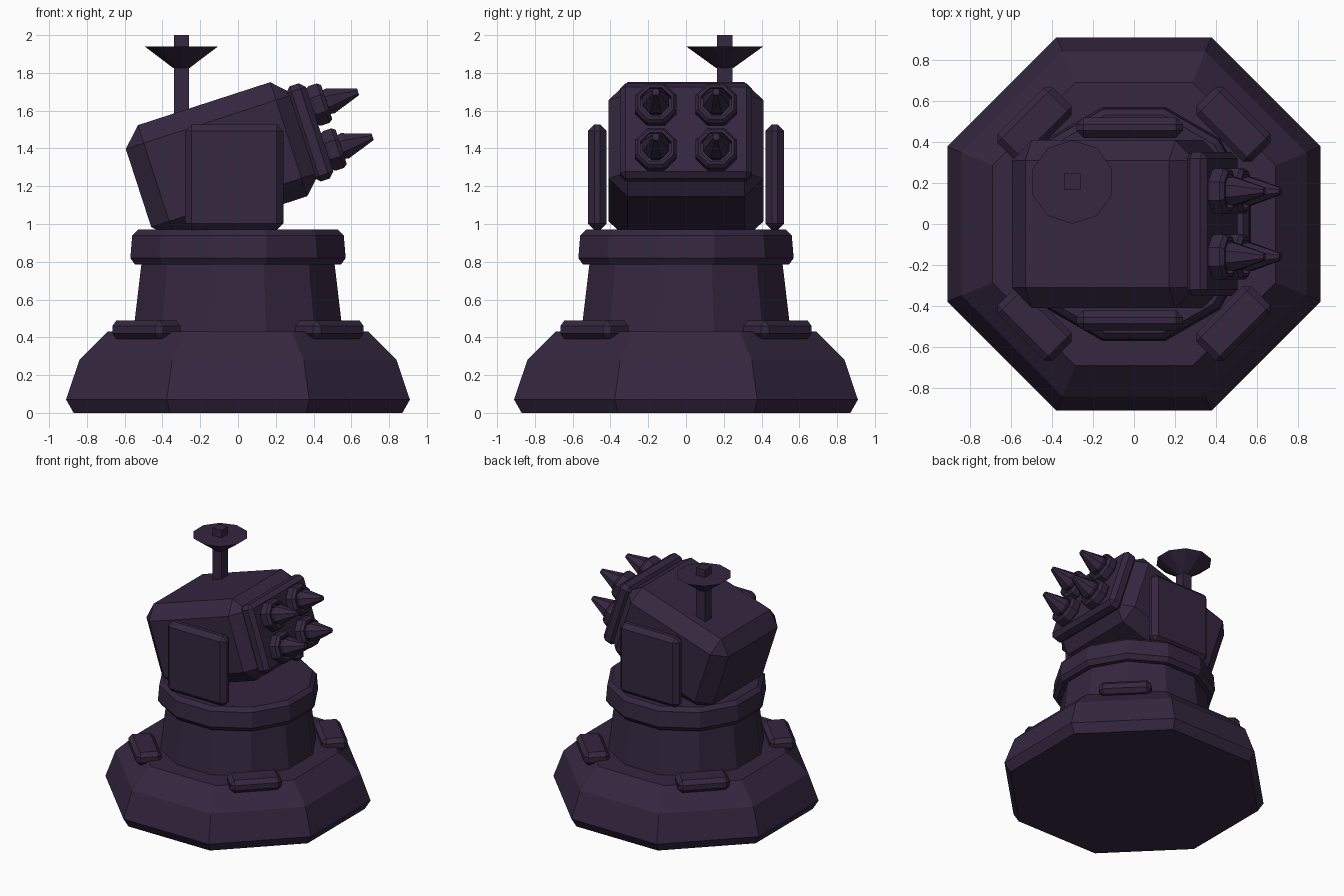
import bpy, bmesh, math
from mathutils import Matrix

if "Cube" in bpy.data.objects:
    bpy.data.objects.remove(bpy.data.objects["Cube"])

mat = bpy.data.materials.new("dark_purple")
mat.diffuse_color = (0.035, 0.02, 0.05, 1)
mat.use_nodes = True
mat.node_tree.nodes["Principled BSDF"].inputs["Base Color"].default_value = mat.diffuse_color

TILT = Matrix.Rotation(math.radians(-18), 4, 'Y')  # pod points up towards +x


def finish(name, bm, matrix):
    bmesh.ops.transform(bm, matrix=matrix, verts=bm.verts)
    bmesh.ops.recalc_face_normals(bm, faces=bm.faces)
    mesh = bpy.data.meshes.new(name)
    bm.to_mesh(mesh)
    bm.free()
    mesh.materials.append(mat)
    ob = bpy.data.objects.new(name, mesh)
    bpy.context.collection.objects.link(ob)
    return ob


def turned(name, sides, profile, matrix=Matrix()):
    """Faceted solid from (flat radius, height) pairs, capped at both ends."""
    bm = bmesh.new()
    k = 1 / math.cos(math.pi / sides)
    rings = []
    for r, z in profile:
        angles = [(i + 0.5) * math.tau / sides for i in range(sides)]
        rings.append([bm.verts.new((r * k * math.cos(a), r * k * math.sin(a), z)) for a in angles])
    for lo, hi in zip(rings, rings[1:]):
        for i in range(sides):
            j = (i + 1) % sides
            bm.faces.new((lo[i], lo[j], hi[j], hi[i]))
    bm.faces.new(rings[0][::-1])
    bm.faces.new(rings[-1])
    return finish(name, bm, matrix)


def chamfered_box(name, centre, size, bevel, matrix=Matrix()):
    bm = bmesh.new()
    bmesh.ops.create_cube(bm, size=1)
    bmesh.ops.scale(bm, vec=size, verts=bm.verts)
    bmesh.ops.bevel(bm, geom=bm.edges[:], offset=bevel, segments=1, affect='EDGES')
    return finish(name, bm, matrix @ Matrix.Translation(centre))


# Octagonal base and twelve-sided column with collar
turned("base", 8, [(0.87, 0), (0.91, 0.07), (0.84, 0.28), (0.81, 0.31), (0.69, 0.43)])
turned("column", 12, [(0.555, 0.42), (0.51, 0.80)])
turned("collar", 12, [(0.545, 0.785), (0.57, 0.82), (0.56, 0.94), (0.53, 0.97)])

# Four foot pads on the diagonals
for i in range(4):
    spin = Matrix.Rotation(math.radians(45 + 90 * i), 4, 'Z')
    chamfered_box(f"foot_pad_{i + 1}", (0.685, 0, 0.44), (0.19, 0.38, 0.10), 0.03, spin)

# Side brackets holding the pod
for side, y in (("left", 0.47), ("right", -0.47)):
    chamfered_box(f"bracket_{side}", (-0.02, y, 1.247), (0.52, 0.10, 0.56), 0.035)

# Tilted launcher pod and its face plate
chamfered_box("pod", (0.335, 0, 1.295), (0.936, 0.82, 0.635), 0.10, TILT)
chamfered_box("face_plate", (0.82, 0, 1.295), (0.11, 0.70, 0.53), 0.03, TILT)

# Launch tubes with recessed mouths, and the missiles inside
along_x = Matrix.Rotation(math.radians(90), 4, 'Y')
for i, (y, v) in enumerate([(y, v) for y in (-0.16, 0.16) for v in (1.17, 1.42)]):
    place = TILT @ Matrix.Translation((0, y, v)) @ along_x
    turned(f"tube_{i + 1}", 8, [(0.09, 0.85), (0.11, 0.89), (0.11, 0.935), (0.095, 0.955),
                                (0.08, 0.955), (0.08, 0.90)], place)
    turned(f"missile_{i + 1}", 8, [(0.05, 0.88), (0.07, 0.975), (0.018, 1.13)], place)

# Antenna mast and dish on top
spot = Matrix.Translation((-0.30, 0.205, 0))
turned("mast", 4, [(0.04, 1.50), (0.04, 2.0)], spot)
turned("dish", 10, [(0.042, 1.825), (0.194, 1.94)], spot)
